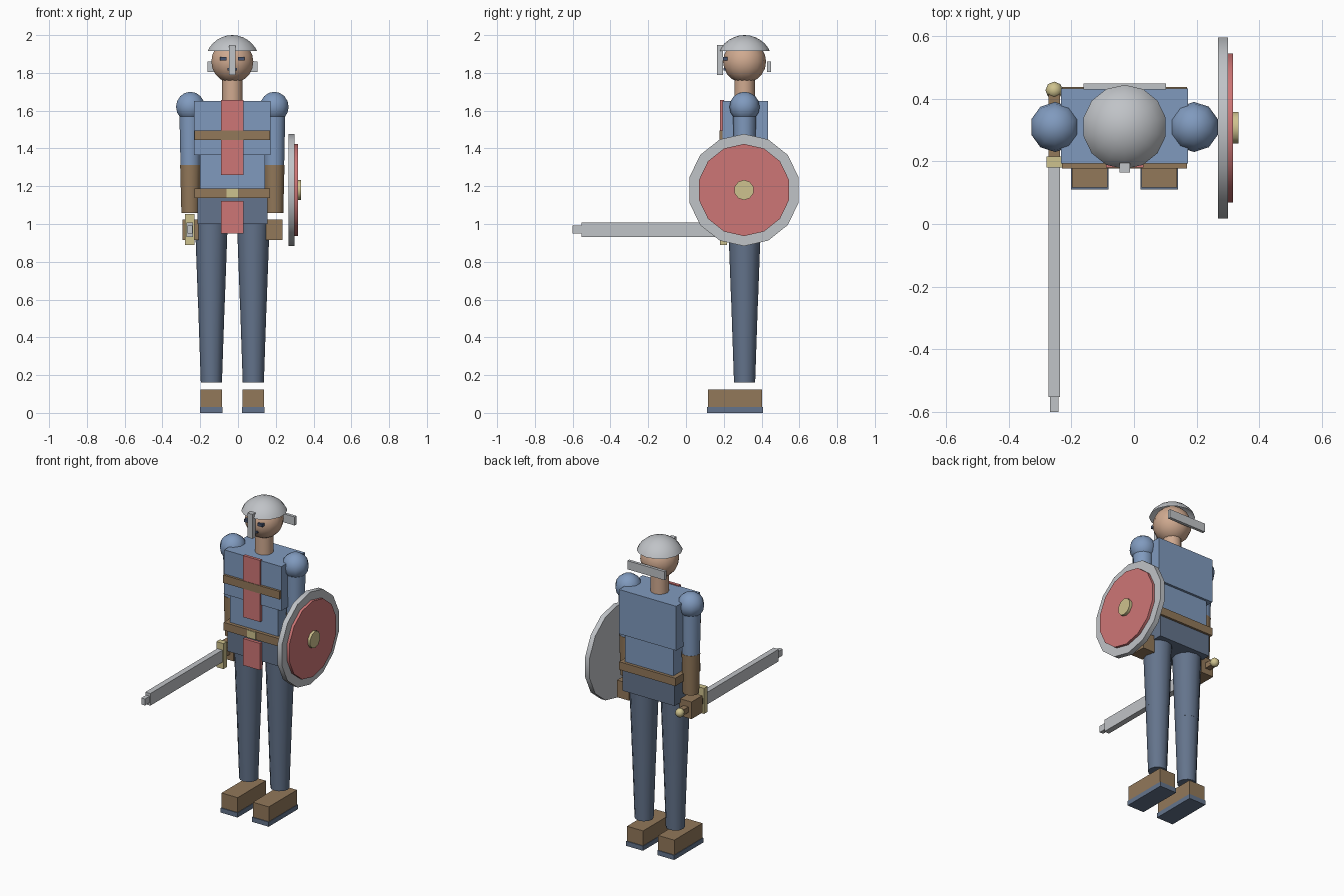
import bpy, bmesh, math
from mathutils import Matrix, Vector

cube = bpy.data.objects.get("Cube")
if cube:
    bpy.data.objects.remove(cube, do_unlink=True)

CX, CY = -0.03, 0.31          # body axis


def material(name, rgb):
    lin = [(c / 255 / 12.92) if c < 11 else ((c / 255 + 0.055) / 1.055) ** 2.4 for c in rgb]
    m = bpy.data.materials.new(name)
    m.use_nodes = True
    m.diffuse_color = (*lin, 1)
    m.node_tree.nodes["Principled BSDF"].inputs["Base Color"].default_value = (*lin, 1)
    return m


BLUE = material("blue cloth", (128, 154, 190))
SLATE = material("slate cloth", (100, 116, 140))
BROWN = material("brown leather", (146, 120, 90))
SKIN = material("skin", (208, 170, 144))
RED = material("red cloth", (206, 118, 118))
GOLD = material("pale gold", (206, 194, 142))
STEEL = material("steel", (192, 195, 199))
DARK = material("dark blue", (70, 84, 112))


def finish(name, bm, mat, smooth=0):
    mesh = bpy.data.meshes.new(name)
    bm.to_mesh(mesh)
    bm.free()
    mesh.materials.append(mat)
    obj = bpy.data.objects.new(name, mesh)
    bpy.context.collection.objects.link(obj)
    if smooth:
        bpy.ops.object.select_all(action='DESELECT')
        obj.select_set(True)
        bpy.context.view_layer.objects.active = obj
        bpy.ops.object.shade_smooth_by_angle(angle=math.radians(smooth))
    return obj


def box(name, mat, x, y, z):
    """Box from (min, max) ranges."""
    bm = bmesh.new()
    size = [r[1] - r[0] for r in (x, y, z)]
    mid = Vector([(r[0] + r[1]) / 2 for r in (x, y, z)])
    bmesh.ops.create_cube(bm, size=1, matrix=Matrix.Translation(mid) @ Matrix.Diagonal((*size, 1)))
    return finish(name, bm, mat)


def around(c, w):
    return (c - w / 2, c + w / 2)


def tube(name, mat, x, y, z0, z1, r0, r1, sides=12):
    """Upright tapered cylinder."""
    bm = bmesh.new()
    bmesh.ops.create_cone(bm, cap_ends=True, segments=sides, radius1=r0, radius2=r1,
                          depth=z1 - z0, matrix=Matrix.Translation((x, y, (z0 + z1) / 2)))
    return finish(name, bm, mat, 40)


def ball(name, mat, centre, r, segs, rings, cut=None):
    """Sphere, optionally keeping only the part above height cut."""
    bm = bmesh.new()
    bmesh.ops.create_uvsphere(bm, u_segments=segs, v_segments=rings, radius=r,
                              matrix=Matrix.Translation(centre))
    if cut is not None:
        bmesh.ops.bisect_plane(bm, geom=bm.verts[:] + bm.edges[:] + bm.faces[:],
                               plane_co=(0, 0, cut), plane_no=(0, 0, 1), clear_inner=True)
    return finish(name, bm, mat, 45)


def disc(name, mat, x0, x1, r, sides):
    """Shield layer facing sideways."""
    bm = bmesh.new()
    turn = Matrix.Rotation(math.pi / 2, 4, 'Z') @ Matrix.Rotation(math.pi / 2, 4, 'X')
    bmesh.ops.create_cone(bm, cap_ends=True, segments=sides, radius1=r, radius2=r, depth=x1 - x0,
                          matrix=Matrix.Translation(((x0 + x1) / 2, 0.307, 1.18)) @ turn)
    return finish(name, bm, mat, 40)


# Head and helmet
ball("head", SKIN, (CX, CY, 1.86), 0.114, 14, 10)
tube("neck", SKIN, CX, CY, 1.62, 1.78, 0.054, 0.054)
ball("helmet", STEEL, (CX, CY, 1.85), 0.15, 14, 16, cut=1.915)
box("nose_guard", STEEL, around(CX, 0.034), (0.165, 0.195), (1.79, 1.947))
box("neck_guard", STEEL, around(CX, 0.264), (0.43, 0.449), (1.805, 1.86))
for side, s in (("right", -1), ("left", 1)):
    box(side + "_eye", DARK, around(CX + s * 0.048, 0.034), (0.196, 0.22), (1.865, 1.883))
box("mouth", DARK, around(CX, 0.052), (0.198, 0.22), (1.813, 1.825))

# Torso
box("chest", BLUE, around(CX, 0.406), (0.193, 0.433), (1.365, 1.65))
box("waist", BLUE, around(CX, 0.344), (0.205, 0.418), (1.18, 1.365))
box("hips", SLATE, around(CX, 0.37), (0.2, 0.423), (1.0, 1.18))
box("belt", BROWN, around(CX, 0.4), (0.183, 0.437), (1.137, 1.188))
box("buckle", GOLD, around(CX, 0.06), (0.177, 0.19), (1.139, 1.187))
box("chest_strap", BROWN, around(CX, 0.4), (0.178, 0.2), (1.444, 1.495))
box("upper_tabard", RED, around(CX, 0.12), (0.181, 0.2), (1.26, 1.656))
box("lower_tabard", RED, around(CX, 0.12), (0.181, 0.205), (0.95, 1.122))

# Arms and legs
for side, s in (("right", -1), ("left", 1)):
    ax = CX + s * 0.222
    ball(side + "_shoulder", BLUE, (ax, CY, 1.62), 0.08, 10, 8)
    tube(side + "_upper_arm", BLUE, ax, CY, 1.312, 1.62, 0.055, 0.062, 10)
    tube(side + "_forearm", BROWN, ax, CY, 1.057, 1.313, 0.05, 0.057, 10)
    box(side + "_hand", BROWN, around(ax, 0.086), around(CY, 0.11), (0.915, 1.025))
    lx = CX + s * 0.111
    tube(side + "_thigh", SLATE, lx, CY, 0.585, 1.02, 0.071, 0.087)
    tube(side + "_shin", SLATE, lx, CY, 0.162, 0.6, 0.056, 0.071)
    box(side + "_boot", BROWN, around(lx, 0.114), (0.116, 0.402), (0.03, 0.125))
    box(side + "_sole", SLATE, around(lx, 0.12), (0.111, 0.407), (0, 0.03))

# Sword in the right hand, pointing forward
SX, SZ = CX - 0.225, 0.97
box("blade", STEEL, around(SX, 0.036), (-0.552, 0.19), around(SZ, 0.078))
box("blade_tip", STEEL, around(SX, 0.026), (-0.6, -0.552), around(SZ, 0.042))
box("sword_guard", GOLD, around(SX, 0.05), (0.18, 0.216), around(SZ, 0.164))
box("sword_grip", BROWN, around(SX, 0.036), (0.216, 0.415), around(SZ, 0.036))
ball("pommel", GOLD, (SX, 0.427, SZ), 0.028, 8, 6)

# Shield on the left arm
disc("shield_rim", STEEL, 0.268, 0.3, 0.297, 14)
disc("shield_face", RED, 0.3, 0.317, 0.244, 14)
disc("shield_boss", GOLD, 0.317, 0.334, 0.053, 10)
